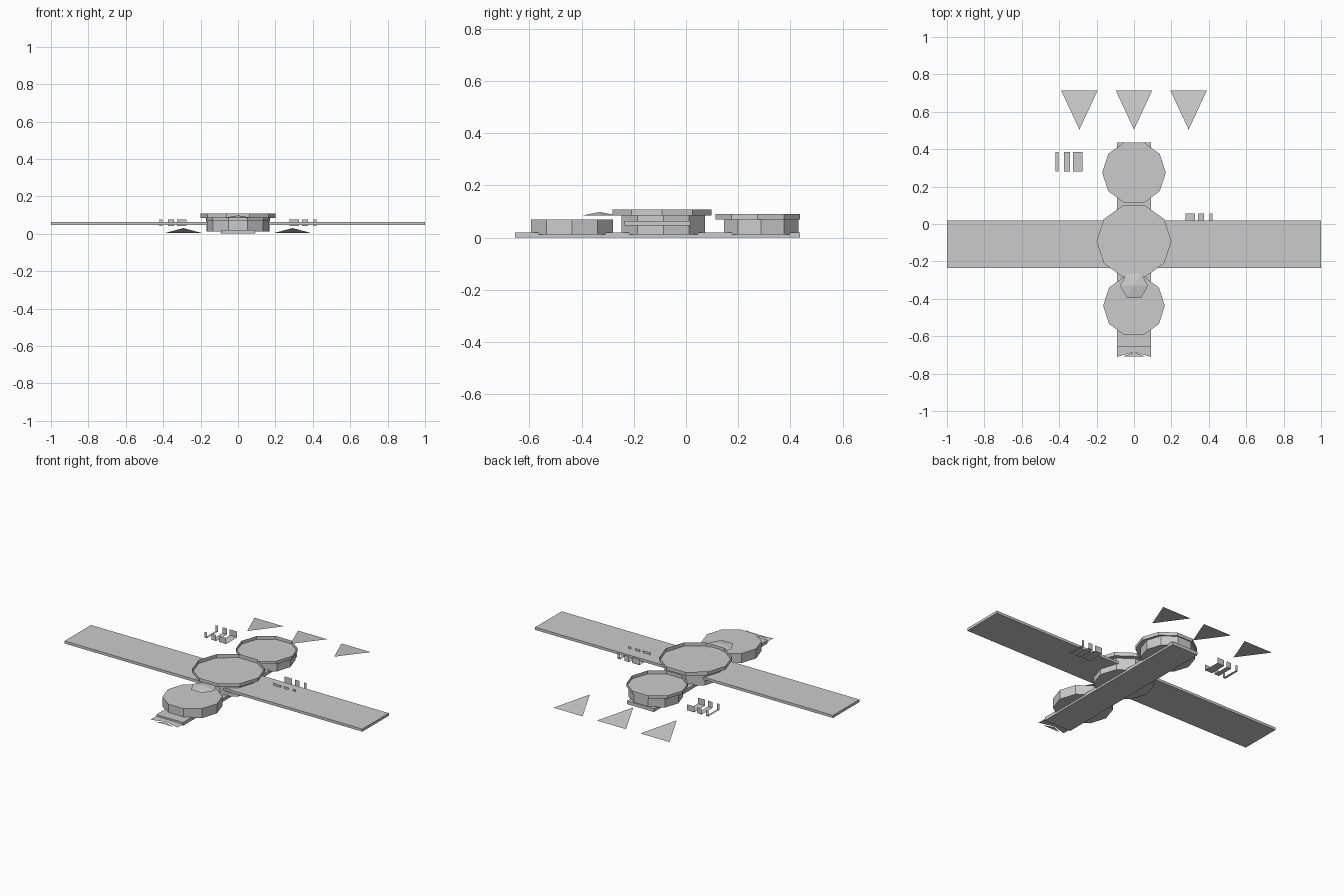
import bpy, bmesh
from math import cos, sin, pi

if "Cube" in bpy.data.objects:
    bpy.data.objects.remove(bpy.data.objects["Cube"])


def make(name, verts, faces, fix=True):
    me = bpy.data.meshes.new(name)
    me.from_pydata(verts, [], faces)
    if fix:
        bm = bmesh.new()
        bm.from_mesh(me)
        bmesh.ops.recalc_face_normals(bm, faces=bm.faces)
        bm.to_mesh(me)
        bm.free()
    ob = bpy.data.objects.new(name, me)
    bpy.context.collection.objects.link(ob)
    return ob


def box(name, x0, x1, y0, y1, z0, z1):
    v = [(x, y, z) for x in (x0, x1) for y in (y0, y1) for z in (z0, z1)]
    f = [(0, 1, 3, 2), (4, 6, 7, 5), (0, 4, 5, 1), (2, 3, 7, 6), (0, 2, 6, 4), (1, 5, 7, 3)]
    return make(name, v, f)


def ring(n, r, cy, z):
    return [(r * cos(2 * pi * i / n), cy + r * sin(2 * pi * i / n), z) for i in range(n)]


def drum(name, r, cy, z0, z1, n=10, top=True):
    """Flat-sided drum; with top=False it is an open thin-walled pan."""
    v = ring(n, r, cy, z0) + ring(n, r, cy, z1)
    f = [(i, (i + 1) % n, n + (i + 1) % n, n + i) for i in range(n)]
    f.append(tuple(reversed(range(n))))
    if top:
        f.append(tuple(range(n, 2 * n)))
    return make(name, v, f, fix=top)


# spine plank and cross plank
box("spine_plank", -0.09, 0.09, -0.655, 0.437, 0.0, 0.02)
box("cross_plank", -1.0, 1.0, -0.235, 0.018, 0.047, 0.063)

# three body drums, the rear two carrying open pans
drum("front_drum", 0.165, -0.437, 0.012, 0.07)
drum("middle_drum", 0.168, -0.087, 0.012, 0.085)
drum("middle_pan", 0.2, -0.092, 0.085, 0.107, top=False)
drum("rear_drum", 0.15, 0.288, 0.012, 0.07)
drum("rear_pan", 0.17, 0.275, 0.07, 0.09, top=False)

# low six-sided cone on the front
make("front_cone", ring(6, 0.075, -0.33, 0.085) + [(0, -0.33, 0.098)],
     [(i, (i + 1) % 6, 6) for i in range(6)] + [(5, 4, 3, 2, 1, 0)])

# thin notched sheet and tooth at the front end
make("front_tip", [(-0.09, -0.655, 0.01), (-0.09, -0.71, 0.01), (0, -0.685, 0.01),
                   (0.09, -0.71, 0.01), (0.09, -0.655, 0.01)], [(0, 1, 2, 3, 4)], fix=False)
make("front_tooth", [(-0.06, -0.709, 0.006), (0.06, -0.709, 0.006), (0, -0.685, 0.006)],
     [(0, 1, 2)], fix=False)

# three tilted triangular sheets at the rear
for i, x in enumerate((-0.292, 0.0, 0.292)):
    make(f"rear_fin_{i + 1}", [(x - 0.098, 0.715, 0.004), (x, 0.505, 0.03), (x + 0.098, 0.715, 0.004)],
         [(0, 1, 2)], fix=False)


def clip(name, x0, x1, y0, y1, z0=0.041, z1=0.077):
    """U-shaped thin strip: floor with an upright tab at each end."""
    prof = [(y0, z1), (y0, z0), (y1, z0), (y1, z1)]
    v = [(x, y, z) for y, z in prof for x in (x0, x1)]
    make(name, v, [(2 * i, 2 * i + 2, 2 * i + 3, 2 * i + 1)[::-1] for i in range(3)], fix=False)


# clips of three widths, mirrored to both sides
for i, (a, b) in enumerate(((0.275, 0.325), (0.343, 0.374), (0.405, 0.42))):
    clip(f"left_clip_{i + 1}", -b, -a, 0.28, 0.385)
    clip(f"right_clip_{i + 1}", a, b, -0.05, 0.055)
